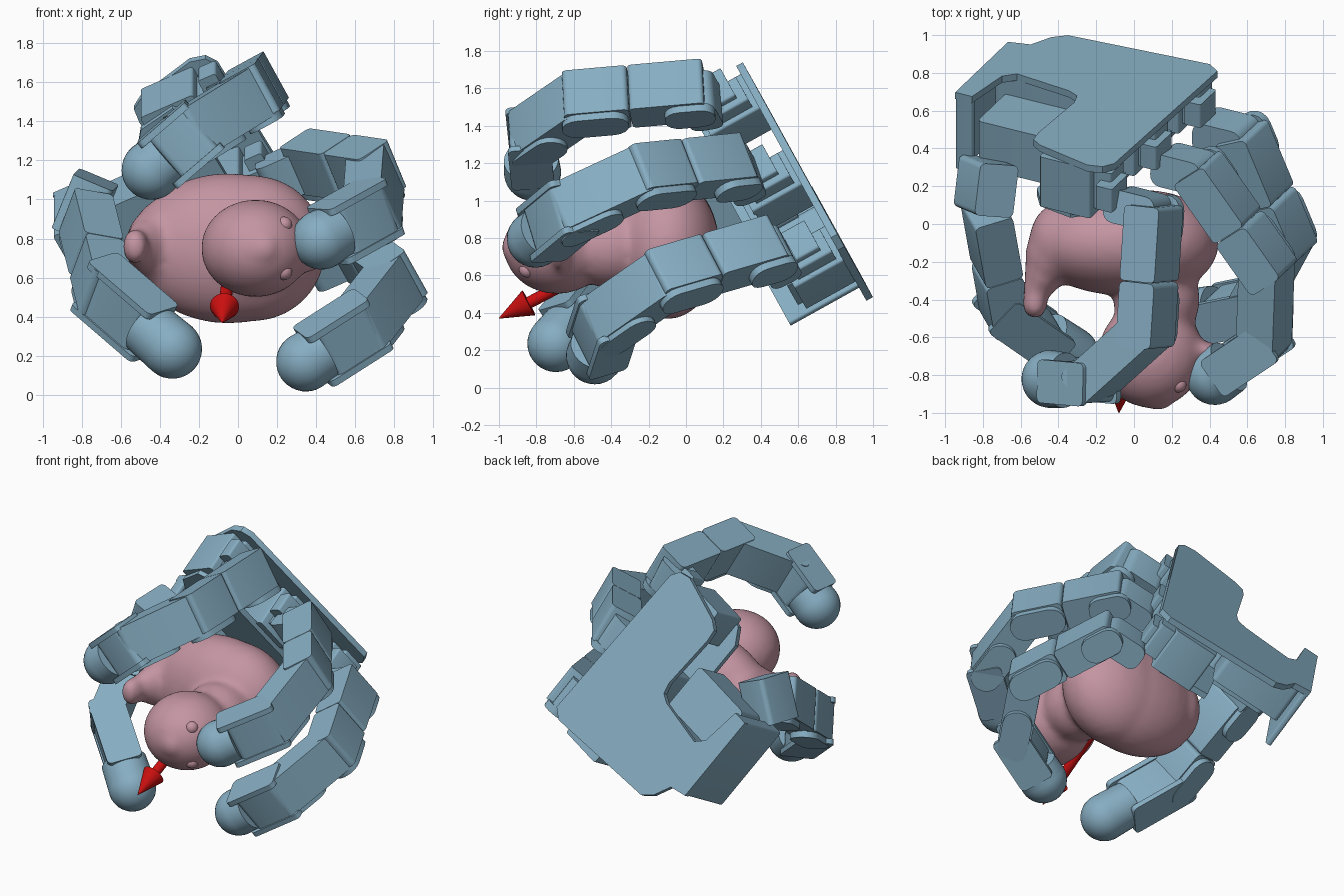
import bpy, bmesh, math
from mathutils import Vector, Matrix

if "Cube" in bpy.data.objects:
    bpy.data.objects.remove(bpy.data.objects["Cube"])

def mat(name, c):
    m = bpy.data.materials.new(name)
    m.diffuse_color = (*c, 1)
    m.use_nodes = True
    m.node_tree.nodes["Principled BSDF"].inputs["Base Color"].default_value = m.diffuse_color
    return m

BLUE = mat("blue_grey", (0.24, 0.42, 0.54))
PINK = mat("pink", (0.55, 0.30, 0.36))
RED = mat("red", (0.60, 0.005, 0.005))

def finish(bm, name, m, angle=35):
    bmesh.ops.recalc_face_normals(bm, faces=bm.faces)
    me = bpy.data.meshes.new(name)
    bm.to_mesh(me)
    bm.free()
    o = bpy.data.objects.new(name, me)
    bpy.context.collection.objects.link(o)
    me.materials.append(m)
    bpy.ops.object.select_all(action='DESELECT')
    o.select_set(True)
    bpy.context.view_layer.objects.active = o
    bpy.ops.object.shade_smooth_by_angle(angle=math.radians(angle))
    return o

def frame(a, d, w):
    """Matrix at a: x along d, y along the joint axis w, z across."""
    x = Vector(d).normalized()
    w = Vector(w)
    y = (w - x * w.dot(x)).normalized()
    z = x.cross(y)
    M = Matrix((x, y, z)).transposed().to_4x4()
    M.translation = Vector(a)
    return M

def profile(name, M, pts, y0, y1, m=BLUE):
    """Extrude a local x-z outline from y0 to y1."""
    bm = bmesh.new()
    lo = [bm.verts.new(M @ Vector((p[0], y0, p[1]))) for p in pts]
    hi = [bm.verts.new(M @ Vector((p[0], y1, p[1]))) for p in pts]
    bm.faces.new(lo)
    bm.faces.new(hi[::-1])
    n = len(pts)
    for i in range(n):
        bm.faces.new((lo[i], lo[(i + 1) % n], hi[(i + 1) % n], hi[i]))
    return finish(bm, name, m)

def rounded(x0, x1, z0, z1, r, k=4):
    pts = []
    for cx, cz, s in ((x1 - r, z1 - r, 0), (x0 + r, z1 - r, 1), (x0 + r, z0 + r, 2), (x1 - r, z0 + r, 3)):
        for i in range(k + 1):
            t = math.pi / 2 * (s + i / k)
            pts.append((cx + r * math.cos(t), cz + r * math.sin(t)))
    return pts

# Palm frame: t runs toward the fingers, s along the knuckles, depth toward the front
N = Vector((0, 0.874, 0.486))
T = Vector((0.89, -0.22, 0.39)).normalized()
S = Vector((-0.45, -0.43, 0.78)).normalized()
PALM = Matrix((T, -N, S)).transposed().to_4x4()
PALM.translation = Vector((0, 1.0, 0.48))

def palm_box(name, t0, t1, s0, s1, d0, d1, r=0.015):
    return profile(name, PALM, rounded(t0, t1, s0, s1, r), d0, d1)

# Palm plates, thumb side wall and motor housings
profile("palm_back_plate", PALM, [
    (-.56, .37), (-.44, .34), (-.38, .22), (-.31, .16), (.50, .10), (.57, .15), (.54, 1.30),
    (.50, 1.36), (.42, 1.38), (.10, 1.30), (.04, 1.26), (.03, 1.18), (.05, .80), (.03, .73),
    (-.03, .70), (-.36, .66), (-.42, .72), (-.46, .99), (-.56, .99)], 0, .04)
profile("palm_front_cover", PALM, [
    (.0, .18), (.34, .14), (.38, .2), (.36, 1.28), (.30, 1.34), (.10, 1.30), (.03, 1.2), (.03, .8), (-.05, .7)], .33, .37)
palm_box("thumb_wall", -.56, -.52, .37, .99, .0, .46)
palm_box("thumb_wall_end", -.55, -.46, .95, .99, .0, .46)
palm_box("thumb_motor_housing", -.43, 0.03, .64, .99, .14, .42, .03)
palm_box("lower_motor_housing", -.5, .0, .38, .66, .04, .30, .03)
for i, s in enumerate((.20, .72, 1.24)):
    palm_box(f"knuckle_base_{i}", .12, .42, s - .13, s + .11, .04, .34)
    palm_box(f"knuckle_step_{i}", .38, .52, s - .10, s + .06, .07, .30)
    palm_box(f"knuckle_bracket_{i}", .46, .56, s - .06, s + .13, .12, .26)

def tip_shape(name, a, b, r):
    """Cylinder with a domed end centred at b."""
    a, b = Vector(a), Vector(b)
    h = (b - a).length
    rings = [(-h, r * .96), (0, r)] + [(r * math.sin(q), r * math.cos(q)) for q in
             [math.pi / 2 * k / 9 for k in range(1, 9)]] + [(r, .002)]
    q = (b - a).to_track_quat('Z', 'Y').to_matrix()
    bm = bmesh.new()
    n, rows = 28, []
    for z, rr in rings:
        rows.append([bm.verts.new(b + q @ Vector((rr * math.cos(2 * math.pi * i / n),
                     rr * math.sin(2 * math.pi * i / n), z))) for i in range(n)])
    for u, v in zip(rows, rows[1:]):
        for i in range(n):
            bm.faces.new((u[i], u[(i + 1) % n], v[(i + 1) % n], v[i]))
    bm.faces.new(rows[0])
    bm.faces.new(rows[-1])
    finish(bm, name, BLUE, 50)

WID, TH = .15, .105   # half width and half thickness of a link

def link(name, a, b, w, split):
    """Link housing with rounded joint ears on the lower side."""
    a, b = Vector(a), Vector(b)
    L = (b - a).length
    M = frame(a, b - a, w)
    if split:
        profile(name + "_rear", M, rounded(-.04, L * .57, -TH, TH, .025), -WID + .03, WID)
        profile(name + "_front", M, rounded(L * .57 + .004, L + .08, -TH, TH, .03), -WID + .03, WID)
        profile(name + "_rear_ear", M, rounded(-.09, .18, -.09, .09, .08), -WID - .01, -WID + .04)
    else:
        profile(name + "_body", M, rounded(-.03, L + .06, -TH, TH, .04), -WID + .02, WID - .005)
    profile(name + "_front_ear", M, rounded(L - .26, L + .10, -.095, .095, .09), -WID - .01, -WID + .04)

def distal(name, a, tip, w, r=.16, short=.05):
    """Last link: channel-shaped sleeve holding a domed tip."""
    a, tip = Vector(a), Vector(tip)
    L = (tip - a).length
    M = frame(a, tip - a, w)
    profile(name + "_sleeve", M, rounded(-.06, L - short - .05, -TH, TH, .04), -WID + .02, WID - .02)
    for s in (-1, 1):
        y = sorted((s * (WID - .03), s * (WID + .005)))
        profile(name + "_cheek", M, rounded(-.08, L - short, -TH - .01, TH + .01, .03), *y)
    d = (tip - a).normalized()
    tip_shape(name + "_tip", tip - d * (short + .06), tip - d * .01, r - .012)

# Fingers: knuckle, two middle joints, tip, joint axis
FINGERS = {
    "upper_finger": ((.11, .06, 1.575), (.07, -.57, 1.52), (-.23, -.84, 1.335), (-.45, -.82, 1.145), (-.48, -.06, .87)),
    "middle_finger": ((.36, .27, 1.18), (.705, -.22, 1.13), (.69, -.63, .94), (.42, -.81, .79), (-.38, -.31, .87)),
    "lower_finger": ((.58, .45, .74), (.81, -.10, .58), (.63, -.43, .35), (.34, -.49, .165), (-.45, -.41, .80)),
}
for name, (j1, j2, j3, tip, w) in FINGERS.items():
    link(name + "_proximal", j1, j2, w, True)
    link(name + "_medial", j2, j3, w, False)
    distal(name + "_distal", j3, tip, w, .165)
    base = Vector(j1) - T * .2
    profile(name + "_knuckle", frame(base, T, w), rounded(-.05, .24, -.09, .09, .06), -.11, .11)

# Thumb
WT = (.30, -.52, .80)
link("thumb_proximal", (-.78, .05, .90), (-.69, -.45, .54), WT, True)
distal("thumb_distal", (-.69, -.45, .54), (-.33, -.70, .23), WT, .165, .14)
profile("thumb_bracket", frame((-.76, .30, .95), (-.03, -.25, -.03), WT), rounded(-.04, .24, -.09, .13, .03), -.13, .17)

# Toy duck lying with its head to the front: blended ellipsoids
def ball(bm, c, r, rot=0):
    M = Matrix.Translation(c) @ Matrix.Rotation(rot, 4, 'Z') @ Matrix.Diagonal((*r, 1))
    bmesh.ops.create_uvsphere(bm, u_segments=32, v_segments=20, radius=1, matrix=M)

bm = bmesh.new()
ball(bm, (-.05, -.10, .75), (.50, .28, .385))
ball(bm, (.07, -.10, .75), (.38, .28, .375))
ball(bm, (.12, -.40, .75), (.23, .24, .22))
ball(bm, (.09, -.69, .75), (.28, .285, .25))
for x, y, r in ((-.38, -.10, .22), (-.44, -.17, .17), (-.48, -.26, .125), (-.515, -.34, .09), (-.525, -.42, .085)):
    ball(bm, (x, y, .76), (r * .8, r, r * 1.1))
ball(bm, (.34, -.67, .75), (.14, .05, .13))
ball(bm, (.13, -.92, .75), (.08, .07, .08))
duck = finish(bm, "toy_duck", PINK, 80)
rm = duck.modifiers.new("blend", 'REMESH')
rm.mode = 'VOXEL'
rm.voxel_size = .022
rm.use_smooth_shade = True
sm = duck.modifiers.new("soften", 'SMOOTH')
sm.factor, sm.iterations = .5, 12
for s in (-1, 1):
    bm = bmesh.new()
    ball(bm, (.235, -.85, .75 + s * .12), (.042, .042, .042))
    finish(bm, "duck_eye", PINK, 80)

# Red direction arrow
tip, d = Vector((-.08, -1.0, .37)), Vector((-.06, -.88, -.46)).normalized()
R = d.to_track_quat('Z', 'Y').to_matrix().to_4x4()
for name, a, b, r1, r2 in (("arrow_shaft", .95, .16, .032, .032), ("arrow_head", .18, 0, .075, .002)):
    bm = bmesh.new()
    bmesh.ops.create_cone(bm, cap_ends=True, segments=24, radius1=r1, radius2=r2, depth=a - b,
                          matrix=Matrix.Translation(tip - d * (a + b) / 2) @ R)
    finish(bm, name, RED)
